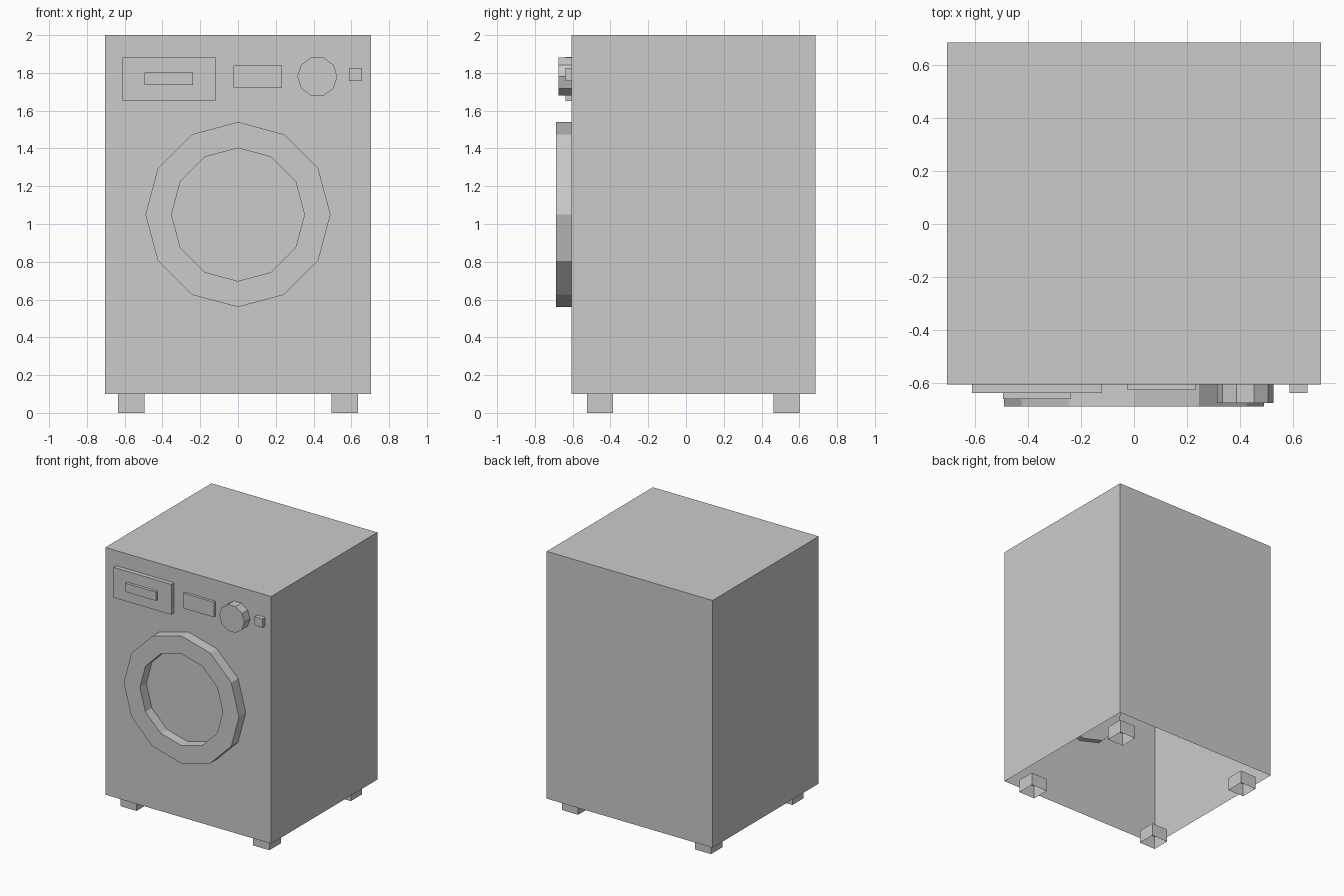
import bpy, bmesh
from math import sin, cos, pi

if "Cube" in bpy.data.objects:
    bpy.data.objects.remove(bpy.data.objects["Cube"])

FRONT = -0.605  # y of the cabinet front


def finish(bm, name):
    mesh = bpy.data.meshes.new(name)
    bmesh.ops.recalc_face_normals(bm, faces=bm.faces[:])
    bm.to_mesh(mesh)
    bm.free()
    ob = bpy.data.objects.new(name, mesh)
    bpy.context.collection.objects.link(ob)
    return ob


def box(name, x, y, z, open_bottom=False):
    bm = bmesh.new()
    bmesh.ops.create_cube(bm, size=1)
    for v in bm.verts:
        for i, (lo, hi) in enumerate((x, y, z)):
            v.co[i] = lo if v.co[i] < 0 else hi
    if open_bottom:
        bm.normal_update()
        low = [f for f in bm.faces if f.normal.z < -0.5]
        bmesh.ops.delete(bm, geom=low, context='FACES_ONLY')
    return finish(bm, name)


def circle(bm, cx, cz, r, n, start, y):
    return [bm.verts.new((cx + r * cos(start + 2 * pi * i / n), y,
                          cz + r * sin(start + 2 * pi * i / n))) for i in range(n)]


def bridge(bm, a, b):
    n = len(a)
    for i in range(n):
        j = (i + 1) % n
        bm.faces.new((a[i], a[j], b[j], b[i]))


def disc(name, cx, cz, r, n, y0, y1):
    bm = bmesh.new()
    a = circle(bm, cx, cz, r, n, 0, y0)
    b = circle(bm, cx, cz, r, n, 0, y1)
    bridge(bm, a, b)
    bm.faces.new(a)
    bm.faces.new(b)
    return finish(bm, name)


# Cabinet, open underneath
box("cabinet", (-0.705, 0.705), (FRONT, 0.685), (0.1, 2.0), True)

# Four hollow feet
for sx, side in ((-1, "left"), (1, "right")):
    for cy, end in ((-0.455, "front"), (0.533, "back")):
        cx = sx * 0.565
        box(f"{end}_{side}_foot", (cx - 0.069, cx + 0.069),
            (cy - 0.069, cy + 0.069), (0, 0.1), True)

# Door ring: square section swept round twelve sides
bm = bmesh.new()
loops = [circle(bm, 0, 1.05, r, 12, 0, y) for r, y in
         ((0.49, FRONT), (0.49, -0.688), (0.352, -0.688), (0.352, FRONT))]
for k in range(4):
    bridge(bm, loops[k], loops[(k + 1) % 4])
finish(bm, "door_ring")

# Door window, reaching slightly inside the cabinet
disc("door_window", 0, 1.05, 0.352, 12, -0.61, -0.56)

# Control panel parts
box("detergent_drawer", (-0.612, -0.12), (-0.638, FRONT), (1.652, 1.885))
box("drawer_handle", (-0.495, -0.237), (-0.66, -0.638), (1.736, 1.802))
box("display", (-0.025, 0.233), (-0.626, FRONT), (1.722, 1.838))
disc("program_knob", 0.42, 1.78, 0.106, 10, -0.675, FRONT)
box("power_button", (0.587, 0.655), (-0.638, FRONT), (1.758, 1.826))
